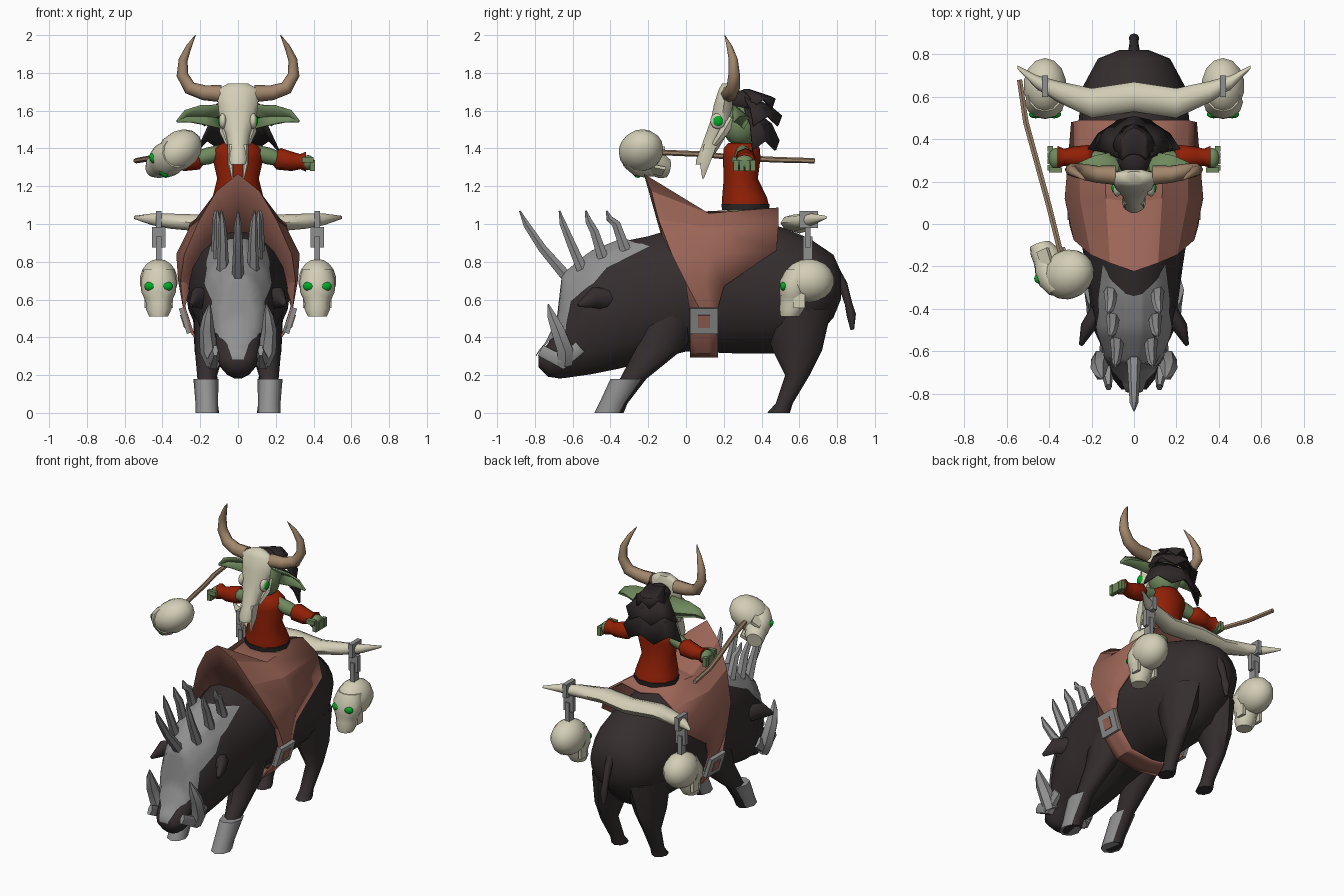
import bpy, bmesh, math
from mathutils import Vector, Matrix

cube = bpy.data.objects.get("Cube")
if cube:
    bpy.data.objects.remove(cube, do_unlink=True)


def material(name, r, g, b):
    m = bpy.data.materials.new(name)
    m.use_nodes = True
    m.diffuse_color = (r, g, b, 1)
    m.node_tree.nodes["Principled BSDF"].inputs["Base Color"].default_value = (r, g, b, 1)
    return m


HIDE = material("dark hide", .036, .027, .028)
STEEL = material("grey steel", .28, .28, .285)
LEATHER = material("brown leather", .33, .13, .095)
CLOTH = material("red cloth", .28, .014, .002)
SKIN = material("green skin", .16, .25, .11)
BONE = material("pale bone", .65, .62, .47)
HORN = material("horn brown", .36, .24, .15)
GLOW = material("green glow", .0, .4, .02)
HAIR = material("black hair", .028, .021, .022)
I = Matrix.Identity(4)


def finish(name, bm, mat, mirror=False, thick=0, angle=55, M=I):
    bmesh.ops.recalc_face_normals(bm, faces=bm.faces)
    bm.transform(M)
    me = bpy.data.meshes.new(name)
    bm.to_mesh(me)
    bm.free()
    me.materials.append(mat)
    me.shade_smooth()
    me.set_sharp_from_angle(angle=math.radians(angle))
    ob = bpy.data.objects.new(name, me)
    bpy.context.collection.objects.link(ob)
    if mirror:
        ob.modifiers.new("mirror", "MIRROR").use_clip = True
    if thick:
        mod = ob.modifiers.new("thickness", "SOLIDIFY")
        mod.thickness, mod.offset = thick, 0
    return ob


def loft(name, rings, mat, ref=(1, 0, 0), t=None, n=8, mirror=False, M=I):
    """Skin elliptical rings (x, y, z, radius, radius2), square to the path or to axis t."""
    bm = bmesh.new()
    pts = [Vector(r[:3]) for r in rings]
    loops = []
    for i, r in enumerate(rings):
        d = Vector(t) if t else (pts[min(i + 1, len(pts) - 1)] - pts[max(i - 1, 0)]).normalized()
        u = Vector(ref) - d * d.dot(Vector(ref))
        u.normalize()
        v = d.cross(u)
        a, b = r[3], r[-1]
        loops.append([bm.verts.new(pts[i] + u * a * math.cos(k * math.tau / n)
                                   + v * b * math.sin(k * math.tau / n)) for k in range(n)])
    for p, q in zip(loops, loops[1:]):
        for k in range(n):
            bm.faces.new((p[k], p[(k + 1) % n], q[(k + 1) % n], q[k]))
    bm.faces.new(loops[0])
    bm.faces.new(loops[-1])
    return finish(name, bm, mat, mirror, M=M)


def sheet(name, rows, mat, **kw):
    bm = bmesh.new()
    g = [[bm.verts.new(p) for p in row] for row in rows]
    for p, q in zip(g, g[1:]):
        for k in range(len(p) - 1):
            bm.faces.new((p[k], p[k + 1], q[k + 1], q[k]))
    return finish(name, bm, mat, **kw)


def solid(name, loc, size, mat, ball=False, mirror=False, tilt=0, M=I):
    bm = bmesh.new()
    mt = Matrix.Translation(loc) @ Matrix.Rotation(tilt, 4, "Y") @ Matrix.Diagonal((*size, 1))
    if ball:
        bmesh.ops.create_uvsphere(bm, u_segments=14, v_segments=9, radius=1, matrix=mt)
    else:
        bmesh.ops.create_cube(bm, size=1, matrix=mt)
    return finish(name, bm, mat, mirror, M=M)


Y, Z = (0, 1, 0), (0, 0, 1)

# Boar body: (y, bottom, top, half width)
trunk = [(-.78, .24, .31, .06), (-.73, .19, .37, .1), (-.67, .18, .5, .115), (-.645, .18, .73, .12),
         (-.5, .2, .85, .19), (-.35, .23, .91, .21), (-.2, .27, .94, .23), (0, .32, 1.0, .26),
         (.25, .31, 1.03, .28), (.5, .31, .99, .26), (.65, .36, .93, .24), (.78, .5, .84, .17),
         (.82, .6, .75, .07)]
body = loft("boar_body", [(0, y, (a + b) / 2, w, (b - a) / 2) for y, a, b, w in trunk],
            HIDE, t=Y, n=18)
loft("boar_front_leg", [(.165, -.4, 0, .05, .07), (.165, -.37, .05, .05, .06), (.165, -.28, .18, .05, .07),
                        (.15, -.13, .35, .08, .13), (.13, -.06, .55, .1, .16)], HIDE, t=Z, mirror=True)
loft("shin_guard", [(.165, -.41, 0, .06, .075), (.165, -.385, .05, .06, .075),
                    (.17, -.31, .18, .066, .09)], STEEL, t=Z, mirror=True)
loft("boar_hind_leg", [(.15, .49, 0, .05, .06), (.15, .52, .05, .043, .045), (.16, .59, .2, .05, .065),
                       (.15, .59, .33, .08, .13), (.12, .58, .55, .12, .19)], HIDE, t=Z, mirror=True)
loft("boar_tail", [(0, .78, .76, .03), (0, .83, .68, .025), (0, .86, .58, .02),
                   (0, .875, .52, .025), (0, .88, .44, .01)], HIDE)
loft("boar_ear", [(.15, -.4, .6, .06, .05), (.22, -.49, .61, .055, .035), (.25, -.57, .57, .01)],
     HIDE, ref=Z, mirror=True)

# Head armour wrapped over the skull of the boar: (centre y, centre z, edge x, y, z)
plate = [(-.79, .28, .03, -.79, .28), (-.74, .37, .05, -.72, .35), (-.69, .47, .1, -.62, .43),
         (-.67, .6, .1, -.58, .58), (-.66, .75, .16, -.48, .68), (-.5, .88, .18, -.42, .77),
         (-.34, .94, .16, -.19, .89)]
rows = [[(ex * s / 3, cy + (ey - cy) * s * s / 9, cz + (ez - cz) * s * s / 9) for s in range(-3, 4)]
        for cy, cz, ex, ey, ez in plate]
armour = sheet("boar_head_plate", rows, STEEL)
sub = armour.modifiers.new("refine", "SUBSURF")
sub.subdivision_type = "SIMPLE"
sub.levels = sub.render_levels = 2
wrap = armour.modifiers.new("wrap", "SHRINKWRAP")
wrap.target, wrap.wrap_mode, wrap.offset = body, "ABOVE_SURFACE", .014


# Spikes and tusks
def spike(name, x, y, z, tip_y, mirror):
    loft(name, [(x, y, z - .04, .033), (x, y + (tip_y - y) * .5, z + .1, .026),
                (x * 1.05, y + (tip_y - y) * .85, z + (1.07 - z) * .75, .02), (x * 1.1, tip_y, 1.07, .005)],
         STEEL, n=6, mirror=mirror)


spike("brow_spike", 0, -.64, .77, -.88, False)
spike("inner_spike", .08, -.55, .8, -.67, True)
spike("middle_spike", .1, -.44, .86, -.53, True)
spike("rear_spike", .11, -.32, .9, -.42, True)
loft("tusk", [(.125, -.64, .26, .045), (.155, -.64, .33, .048), (.165, -.68, .44, .04),
              (.16, -.71, .51, .027), (.15, -.73, .575, .005)], STEEL, n=6, mirror=True)
loft("tusk_mount", [(.14, -.56, .35, .02, .04), (.13, -.65, .27, .04, .045),
                    (.12, -.77, .33, .015, .035)], STEEL, n=6, mirror=True)

# Saddle cloth with a closed, raised front peak, then the girth strap
saddle = [[(0, -.13, .96), (0, -.22, 1.26), (0, .1, 1.06), (0, .49, 1.05)],
          [(.08, -.12, .94), (.11, -.18, 1.17), (.13, .12, 1.05), (.14, .49, 1.08)],
          [(.15, -.09, .88), (.2, -.14, 1.02), (.25, .12, .98), (.25, .49, 1.0)],
          [(.21, -.03, .78), (.28, -.07, .84), (.32, .12, .84), (.29, .48, .86)],
          [(.25, .03, .68), (.3, 0, .7), (.31, .1, .7), (.29, .2, .67)]]
saddle += [[(x, y, z) for y in (.02, .07, .12, .17)]
           for x, z in ((.285, .56), (.24, .42), (.16, .32), (0, .3))]
sheet("saddle", saddle, LEATHER, mirror=True, thick=.014, angle=25)
solid("girth_buckle", (.275, .095, .49), (.035, .15, .14), STEEL, tilt=.31, mirror=True)
solid("buckle_centre", (.279, .095, .489), (.036, .065, .07), LEATHER, tilt=.31, mirror=True)


# Human skull trophy, facing -y before it is placed
def trophy(name, M):
    solid(name + "_cranium", (0, .005, 0), (.103, .135, .115), BONE, ball=True, M=M)
    loft(name + "_face", [(0, -.04, .06, .08, .075), (0, -.07, .0, .094, .078), (0, -.075, -.06, .092, .075),
                          (0, -.075, -.09, .078, .072), (0, -.08, -.12, .066, .068),
                          (0, -.085, -.15, .068, .065), (0, -.095, -.19, .05, .05)],
         BONE, t=Z, n=12, M=M)
    for s in (-1, 1):
        solid(name + "_eye", (s * .044, -.127, -.03), (.033, .02, .025), GLOW, ball=True, M=M)
        solid(name + "_jaw_side", (s * .066, -.045, -.1), (.02, .06, .09), BONE, M=M)


# Crossbeam of bone behind the rider, with hanging skulls
half = [(.2, .57, 1.005, .07, .045), (.36, .625, 1.015, .05, .04),
        (.46, .67, 1.025, .032, .03), (.55, .74, 1.035, .008)]
beam = [(-r[0], *r[1:]) for r in reversed(half)] + [(0, .6, 1.0, .07, .05)] + half
loft("bone_crossbeam", beam, BONE, ref=Y, t=(1, 0, 0), n=8)
solid("beam_band", (.42, .65, 1.025), (.03, .1, .09), STEEL, mirror=True)
solid("hanger_plate", (.42, .645, .93), (.07, .03, .11), STEEL, mirror=True)
solid("hanger_link", (.42, .645, .86), (.03, .05, .15), STEEL, mirror=True)
for s, side in ((1, "left"), (-1, "right")):
    trophy(side + "_skull", Matrix.Translation((s * .42, .645, .7)))

# Skull staff in the right hand, the shaft entering the skull from below its jaw
loft("staff", [(-.54, .68, 1.335, .014), (-.51, .48, 1.34, .015), (-.455, .28, 1.35, .015),
               (-.4, .08, 1.37, .015), (-.34, -.16, 1.38, .015)], HORN, ref=Z, n=6)
face = Vector((-.75, -.36, -.55)).normalized()
down = Vector((-.3, .85, -.2))
down = (down - face * face.dot(down)).normalized()
turn = Matrix((face.cross(down), -face, -down)).transposed().to_4x4()
trophy("staff_skull", Matrix.Translation((-.315, -.24, 1.385)) @ turn)

# Rider torso, legs and arms
loft("tunic", [(0, .315, 1.1, .14, .13), (0, .31, 1.14, .135, .125), (0, .29, 1.24, .11, .095),
               (0, .295, 1.35, .135, .105), (0, .295, 1.4, .13, .1), (0, .3, 1.43, .08, .08)],
     CLOTH, t=Z, n=10)
loft("tunic_hem", [(0, .315, 1.075, .14, .13), (0, .315, 1.105, .145, .135)], HAIR, t=Z, n=10)
solid("thigh", (.07, .3, 1.06), (.06, .08, .05), SKIN, ball=True, mirror=True)
loft("upper_arm", [(.09, .3, 1.38, .04), (.16, .3, 1.36, .045), (.23, .31, 1.34, .035)],
     SKIN, ref=Y, mirror=True)
loft("bracer", [(.19, .315, 1.35, .035), (.215, .315, 1.345, .058), (.29, .315, 1.33, .05),
                (.33, .315, 1.33, .04), (.36, .315, 1.33, .053)], CLOTH, ref=Y, mirror=True)
solid("palm", (.37, .31, 1.325), (.035, .05, .04), SKIN, ball=True, mirror=True)
for k in range(4):
    solid("finger", (.395, .265 + k * .03, 1.31), (.026, .026, .06), SKIN, mirror=True)
solid("thumb", (.37, .255, 1.34), (.06, .025, .03), SKIN, mirror=True)

# Rider head, ears and layered hair
solid("rider_head", (0, .29, 1.53), (.1, .1, .12), SKIN, ball=True)
sheet("rider_ear", [[(.07, .25, 1.63), (.2, .25, 1.625), (.28, .25, 1.6), (.32, .25, 1.55)],
                    [(.07, .34, 1.56), (.18, .32, 1.57), (.27, .28, 1.57), (.325, .255, 1.545)],
                    [(.07, .31, 1.5), (.17, .28, 1.525), (.25, .26, 1.54), (.32, .25, 1.54)]],
      SKIN, mirror=True, thick=.01)
for wide, radius, low, top in ((.11, .18, 1.61, 1.71), (.19, .215, 1.52, 1.68), (.225, .2, 1.39, 1.62)):
    arc = [math.radians(a) for a in range(-72, 73, 24)]
    lock = [[(.06 * math.sin(a), .29 + .04 * math.cos(a), top) for a in arc],
            [(wide * .7 * math.sin(a), .29 + .16 * math.cos(a), top * .6 + low * .4) for a in arc],
            [(wide * math.sin(a), .29 + radius * math.cos(a), low + .05 * (k % 2))
             for k, a in enumerate(arc)]]
    sheet("hair_layer", lock, HAIR, thick=.012, angle=20)
solid("hair_crown", (0, .31, 1.65), (.08, .09, .06), HAIR, ball=True)

# Horned beast skull worn as a mask
loft("mask_skull", [(0, .22, 1.745, .05, .03), (0, .215, 1.71, .115, .045), (0, .2, 1.63, .105, .055),
                    (0, .19, 1.55, .098, .062), (0, .163, 1.48, .066, .06), (0, .125, 1.4, .05, .05),
                    (0, .092, 1.34, .052, .04), (0, .08, 1.315, .04, .03)], BONE, t=Z, n=10)
loft("mask_prong", [(.035, .13, 1.42, .02, .04), (.04, .1, 1.32, .016, .03), (.03, .09, 1.24, .005)],
     BONE, t=Z, n=6, mirror=True)
loft("mask_cheek", [(.06, .24, 1.56, .03), (.07, .2, 1.49, .028), (.05, .15, 1.42, .015)],
     BONE, n=6, mirror=True)
solid("mask_socket", (.08, .17, 1.545), (.021, .042, .042), BONE, ball=True, mirror=True)
solid("mask_eye", (.092, .17, 1.545), (.014, .028, .028), GLOW, ball=True, mirror=True)
loft("mask_horn", [(.09, .23, 1.69, .045), (.18, .235, 1.695, .04), (.255, .25, 1.72, .036),
                   (.295, .255, 1.79, .031), (.29, .25, 1.87, .024), (.26, .23, 1.94, .015),
                   (.225, .205, 2.0, .002)], HORN, ref=Y, mirror=True)
